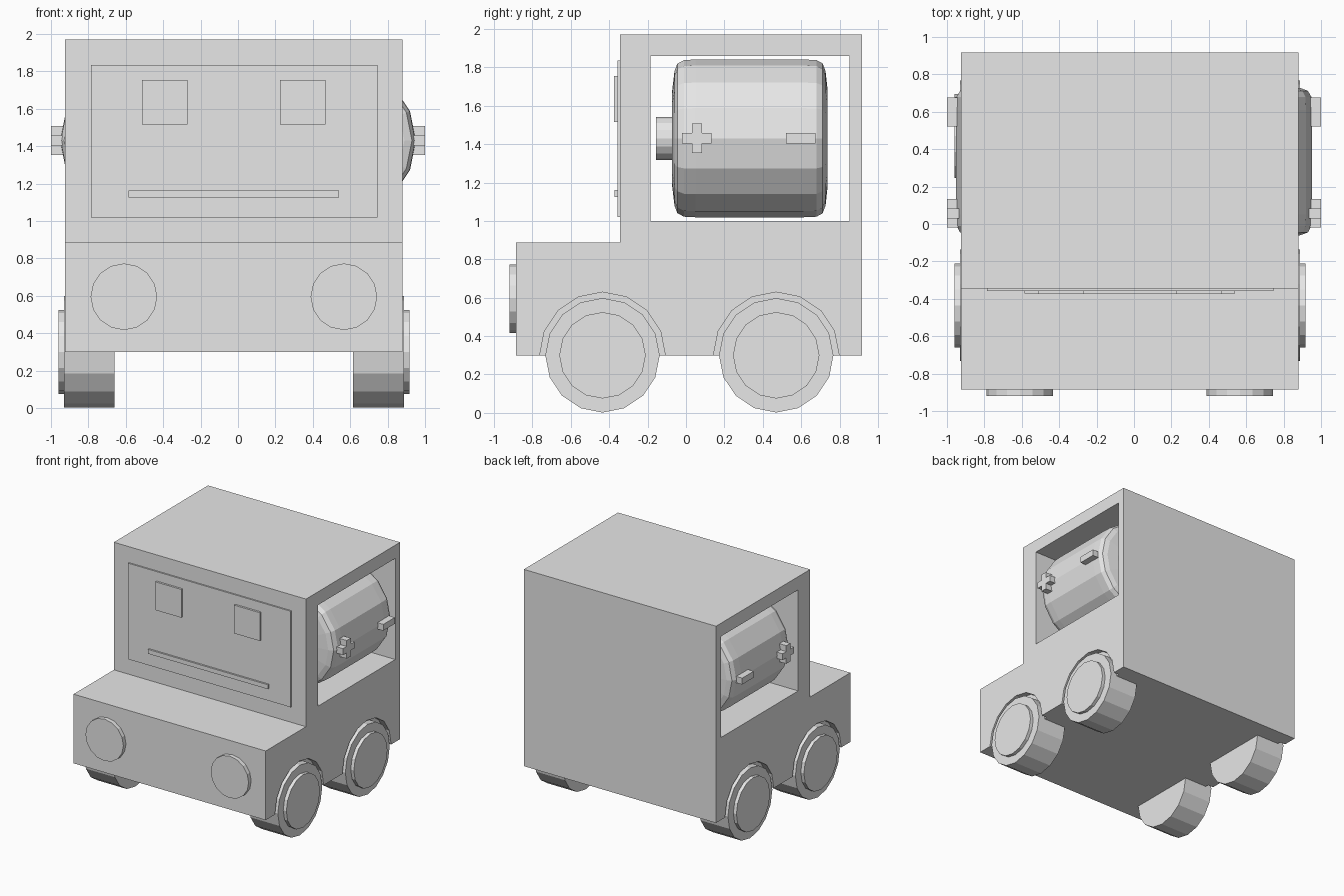
import bpy
import bmesh
import math

cube = bpy.data.objects.get("Cube")
if cube:
    bpy.data.objects.remove(cube, do_unlink=True)

MID = -0.022          # centre line of the truck body
HALF = 0.902          # half width of the body
SIDES = 16

grey = bpy.data.materials.new("plain grey")
grey.use_nodes = True
grey.diffuse_color = (0.8, 0.8, 0.8, 1)
grey.node_tree.nodes["Principled BSDF"].inputs["Base Color"].default_value = (0.8, 0.8, 0.8, 1)


def finish(name, bm):
    bmesh.ops.recalc_face_normals(bm, faces=bm.faces)
    mesh = bpy.data.meshes.new(name)
    bm.to_mesh(mesh)
    bm.free()
    mesh.materials.append(grey)
    obj = bpy.data.objects.new(name, mesh)
    bpy.context.collection.objects.link(obj)
    return obj


def prism(name, outline, x0, x1):
    """Extrude a (y, z) outline along x."""
    bm = bmesh.new()
    face = bm.faces.new([bm.verts.new((x0, y, z)) for y, z in outline])
    out = bmesh.ops.extrude_face_region(bm, geom=[face])
    verts = [v for v in out["geom"] if isinstance(v, bmesh.types.BMVert)]
    bmesh.ops.translate(bm, vec=(x1 - x0, 0, 0), verts=verts)
    return finish(name, bm)


def box(name, x0, x1, y0, y1, z0, z1):
    return prism(name, [(y0, z0), (y1, z0), (y1, z1), (y0, z1)], x0, x1)


def lathe(name, axis, centre, profile):
    """Turn (position along axis, radius) points around the x or y axis."""
    bm = bmesh.new()
    rings = []
    for t, r in profile:
        ring = []
        for i in range(SIDES):
            a = math.tau * i / SIDES
            u, v = r * math.cos(a), r * math.sin(a)
            p = (t, centre[0] + u, centre[1] + v) if axis == "x" else (centre[0] + u, t, centre[1] + v)
            ring.append(bm.verts.new(p))
        rings.append(ring)
    for a, b in zip(rings, rings[1:]):
        for i in range(SIDES):
            j = (i + 1) % SIDES
            bm.faces.new((a[i], a[j], b[j], b[i]))
    bm.faces.new(rings[0])
    bm.faces.new(rings[-1])
    return finish(name, bm)


def cut(target, cutter):
    cutter.hide_render = True
    mod = target.modifiers.new("cut", "BOOLEAN")
    mod.operation = "DIFFERENCE"
    mod.solver = "EXACT"
    mod.object = cutter
    bpy.context.view_layer.objects.active = target
    bpy.ops.object.modifier_apply(modifier=mod.name)
    bpy.data.objects.remove(cutter, do_unlink=True)


# Body: bonnet and tall cab with an opening right through it
body = prism("body", [(-0.885, 0.3), (0.917, 0.3), (0.917, 1.97), (-0.345, 1.97),
                      (-0.345, 0.887), (-0.885, 0.887)], MID - HALF, MID + HALF)
cut(body, box("window_cutter", -1.2, 1.2, -0.185, 0.852, 1.0, 1.858))

# Face panel, eyes and mouth
box("face_panel", -0.785, 0.745, -0.357, -0.34, 1.02, 1.835)
box("right_eye", -0.513, -0.27, -0.374, -0.35, 1.515, 1.755)
box("left_eye", 0.225, 0.467, -0.374, -0.35, 1.515, 1.755)
box("mouth", -0.585, 0.54, -0.372, -0.35, 1.125, 1.162)

for side, s in (("right", -1), ("left", 1)):
    # Headlights
    lathe(side + "_headlight", "y", (MID + s * 0.588, 0.595), [(-0.92, 0.178), (-0.87, 0.178)])

    # Wheels sitting in shallow arches
    for end, y in (("front", -0.435), ("rear", 0.47)):
        cut(body, lathe("arch_cutter", "x", (y, 0.302),
                        [(MID + s * 0.85, 0.327), (MID + s * 1.1, 0.327)]))
        name = side + "_" + end
        lathe(name + "_wheel", "x", (y, 0.3), [(MID + s * 0.637, 0.298), (MID + s * 0.909, 0.298)])
        lathe(name + "_hub", "x", (y, 0.3), [(MID + s * 0.88, 0.225), (MID + s * 0.938, 0.225)])

    # Battery with rounded ends and a terminal
    centre = (s * 0.54, 1.43)
    lathe(side + "_battery", "y", centre,
          [(-0.072, 0.25), (-0.06, 0.35), (-0.045, 0.39), (-0.01, 0.408), (0.05, 0.411),
           (0.61, 0.411), (0.68, 0.408), (0.712, 0.39), (0.727, 0.35), (0.738, 0.25)])
    lathe(side + "_terminal", "y", centre, [(-0.155, 0.112), (-0.06, 0.112)])

    # Raised plus and minus marks
    a, w = 0.077, 0.027
    y, z = 0.057, 1.43
    prism(side + "_plus",
          [(y - a, z - w), (y - w, z - w), (y - w, z - a), (y + w, z - a), (y + w, z - w), (y + a, z - w),
           (y + a, z + w), (y + w, z + w), (y + w, z + a), (y - w, z + a), (y - w, z + w), (y - a, z + w)],
          s * 0.9, s)
    box(side + "_minus", s * 0.9, s, 0.52, 0.675, z - w, z + w)
